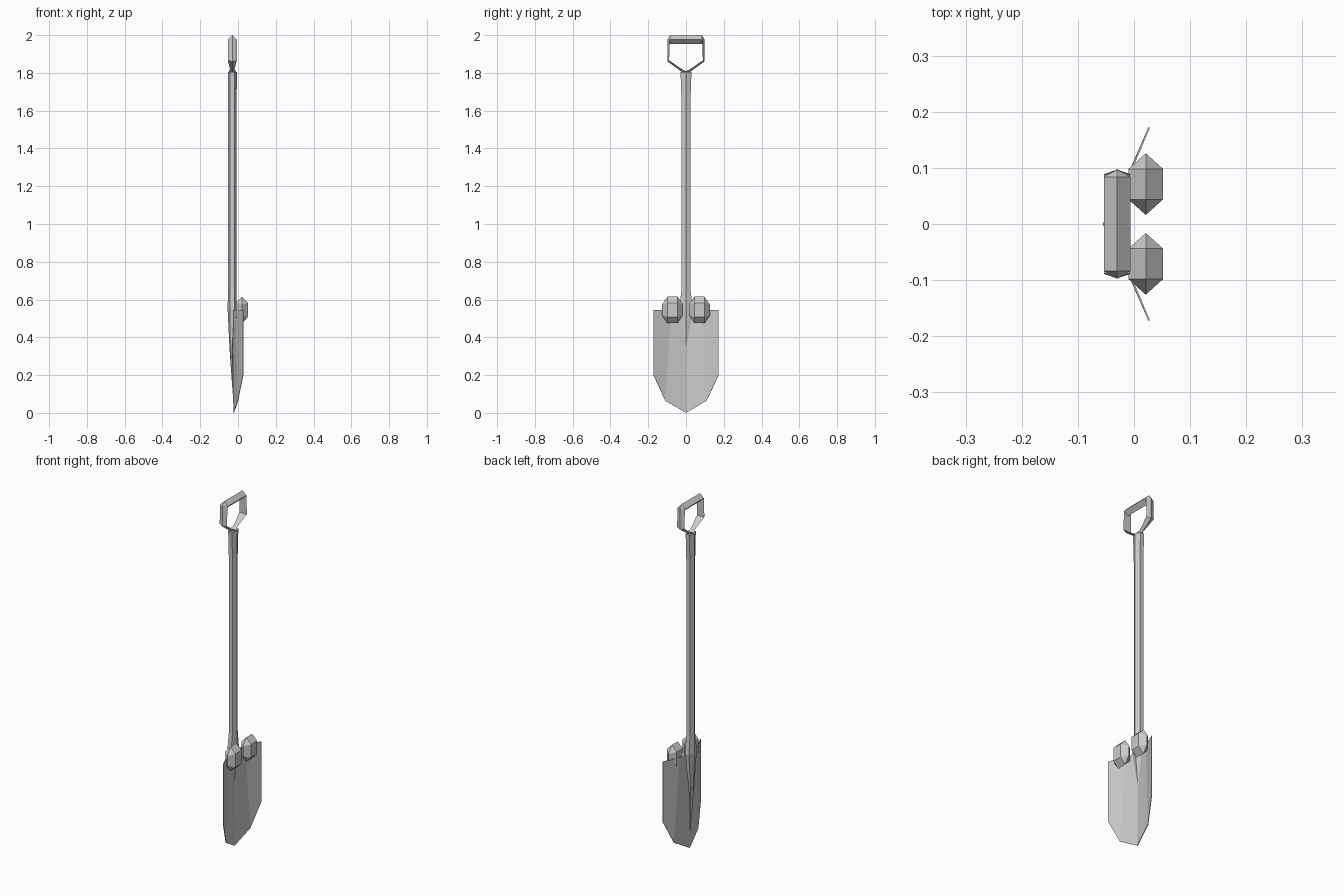
import bpy

if "Cube" in bpy.data.objects:
    bpy.data.objects.remove(bpy.data.objects["Cube"])

CX = -0.03  # x of the shaft axis


def make(name, verts, faces):
    mesh = bpy.data.meshes.new(name)
    mesh.from_pydata(verts, [], faces)
    mesh.update()
    obj = bpy.data.objects.new(name, mesh)
    bpy.context.collection.objects.link(obj)
    return obj


def loft(name, rings):
    """Skin a list of equally sized rings and cap both ends."""
    n = len(rings[0])
    verts = [p for r in rings for p in r]
    faces = [(k * n + i, k * n + (i + 1) % n, (k + 1) * n + (i + 1) % n, (k + 1) * n + i)
             for k in range(len(rings) - 1) for i in range(n)]
    faces += [tuple(reversed(range(n))), tuple(range(len(verts) - n, len(verts)))]
    obj = make(name, verts, faces)
    import bmesh
    bm = bmesh.new()
    bm.from_mesh(obj.data)
    bmesh.ops.remove_doubles(bm, verts=bm.verts, dist=1e-5)
    bmesh.ops.recalc_face_normals(bm, faces=bm.faces)
    bm.to_mesh(obj.data)
    bm.free()
    return obj


def mirror_y(obj):
    mod = obj.modifiers.new("mirror", 'MIRROR')
    mod.use_axis = (False, True, False)


# Blade: folded sheet, half modelled and mirrored
blade = make("blade",
             [(-0.03, 0, 0.545), (-0.012, 0.08, 0.545), (0.027, 0.172, 0.545),
              (0.027, 0.172, 0.2), (0.0, 0.11, 0.065), (-0.023, 0, 0.0)],
             [(0, 5, 4, 1), (1, 4, 3, 2)])
mirror_y(blade)
solid = blade.modifiers.new("thickness", 'SOLIDIFY')
solid.thickness = 0.003
solid.offset = 0

# Six-sided shaft, flaring into a socket that tapers down the blade
shaft_rings = []
for z, cx, rx, hy in [(1.805, CX, 0.024, 0.029), (1.66, CX, 0.023, 0.024),
                      (0.65, CX, 0.023, 0.024), (0.55, -0.031, 0.024, 0.036),
                      (0.34, -0.036, 0.009, 0.016), (0.1, -0.027, 0.001, 0.001)]:
    shaft_rings.append([(cx + a * rx, b * hy, z) for a, b in
                        [(1, 0), (0.5, 1), (-0.5, 1), (-1, 0), (-0.5, -1), (0.5, -1)]])
loft("shaft", shaft_rings)

# Grip bar: diamond section with pointed ends
grip_rings = []
for y, r in [(-0.097, 0.002), (-0.084, 0.0235), (0.084, 0.0235), (0.097, 0.002)]:
    grip_rings.append([(CX + a * r, y, 1.9765 + b * r)
                       for a, b in [(1, 0), (0, 1), (-1, 0), (0, -1)]])
loft("grip", grip_rings)

# Handle arms: triangular section with the ridge outside
arm_rings = []
for oy, oz, iy, iz, hx in [(0.097, 1.98, 0.087, 1.976, 0.0235),
                           (0.097, 1.86, 0.089, 1.866, 0.0235),
                           (0.022, 1.805, 0.022, 1.82, 0.012),
                           (0.0, 1.79, 0.0, 1.808, 0.02)]:
    arm_rings.append([(CX, oy, oz), (CX + hx, iy, iz), (CX - hx, iy, iz)])
mirror_y(loft("handle_arms", arm_rings))

# Foot pads: six-sided drums closing to a ridge at each end
pad_rings = []
for y, rx, top, mid in [(0.016, 0, 0.03, 0.028), (0.044, 0.031, 0.07, 0.038),
                        (0.098, 0.031, 0.07, 0.038), (0.126, 0, 0.03, 0.028)]:
    pad_rings.append([(0.021 + a * rx, y, 0.545 + b) for a, b in
                      [(0, top), (1, mid), (1, -mid), (0, -top), (-1, -mid), (-1, mid)]])
mirror_y(loft("foot_pads", pad_rings))
